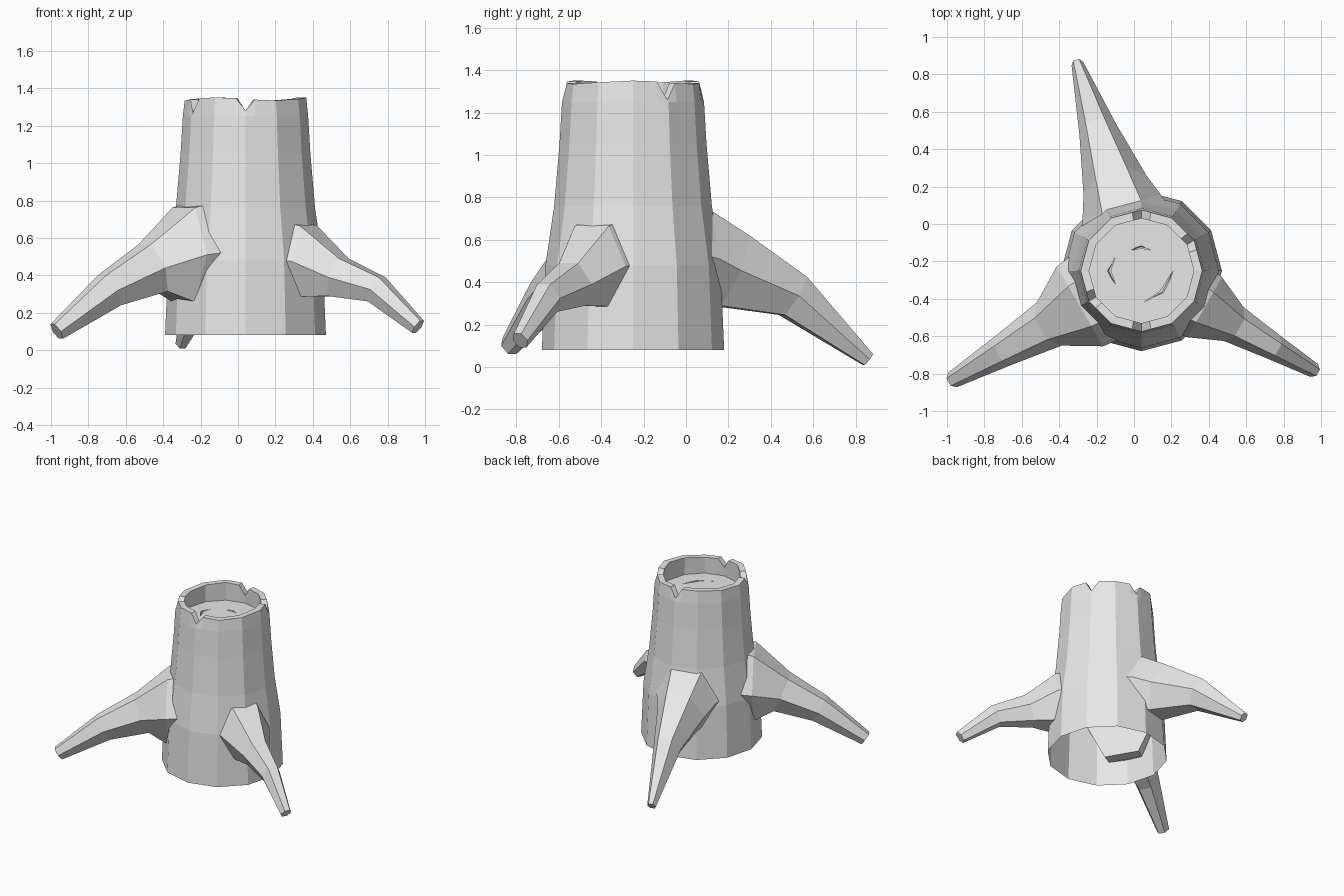
import bpy
import bmesh
from math import radians, sin, cos, pi
from mathutils import Vector

if "Cube" in bpy.data.objects:
    bpy.data.objects.remove(bpy.data.objects["Cube"])

AXIS = Vector((0.04, -0.25, 0))
FLOOR_Z = 1.21
NOTCHES = {30: 1.26, 90: 1.27, 210: 1.27, 270: 1.28}

# One plain grey for the whole stump
grey = bpy.data.materials.new("plain_grey")
grey.use_nodes = True
grey.diffuse_color = (0.8, 0.8, 0.8, 1)
grey.node_tree.nodes["Principled BSDF"].inputs["Base Color"].default_value = (0.8, 0.8, 0.8, 1)


def make_object(name, bm):
    mesh = bpy.data.meshes.new(name)
    bm.to_mesh(mesh)
    bm.free()
    mesh.materials.append(grey)
    obj = bpy.data.objects.new(name, mesh)
    bpy.context.collection.objects.link(obj)
    return obj


def bridge(bm, low, high):
    n = len(low)
    for i in range(n):
        j = (i + 1) % n
        bm.faces.new((low[i], low[j], high[j], high[i]))


# Trunk: twelve-sided shell, open below, with a notched hollow rim
angles = set(range(0, 360, 30))
for a in NOTCHES:
    angles |= {a - 9, a + 9}
angles = sorted(angles)


def on_dodecagon(angle, radius, z):
    r = radius * cos(radians(15)) / cos(radians(angle % 30 - 15))
    t = radians(angle)
    return AXIS + Vector((r * cos(t), r * sin(t), z))


def rim_z(angle):
    return NOTCHES.get(angle, 1.343 + 0.008 * cos(radians(3 * angle)))


def build_trunk():
    bm = bmesh.new()
    rings = []
    profile = [(0.43, 0.08), (0.413, 0.48), (0.372, 0.76), (0.347, 1.05), (0.335, 1.25)]
    for r, z in profile:
        rings.append([bm.verts.new(on_dodecagon(a, r, z)) for a in angles])
    for r in (0.325, 0.28):
        rings.append([bm.verts.new(on_dodecagon(a, r, rim_z(a))) for a in angles])
    rings.append([bm.verts.new(on_dodecagon(a, 0.285, FLOOR_Z)) for a in angles])
    for low, high in zip(rings, rings[1:]):
        bridge(bm, low, high)
    make_object("trunk", bm)


# Hollow floor with three shallow crescent cracks
def build_floor():
    bm = bmesh.new()
    low, high = ([bm.verts.new(on_dodecagon(a, 0.285, z)) for a in range(0, 360, 30)]
                 for z in (FLOOR_Z - 0.04, FLOOR_Z))
    bridge(bm, low, high)
    bm.faces.new(high)
    bm.faces.new(low[::-1])
    floor = make_object("hollow_floor", bm)

    # Each crack: first tip, outer apex, second tip, inner apex
    cracks = [
        ((-0.015, -0.14), (0.04, -0.11), (0.095, -0.14), (0.04, -0.13)),
        ((-0.1, -0.32), (-0.15, -0.25), (-0.1, -0.175), (-0.125, -0.25)),
        ((0.21, -0.25), (0.165, -0.37), (0.05, -0.42), (0.14, -0.36)),
    ]
    bm = bmesh.new()
    for crack in cracks:
        tip_a, outer, tip_b, inner = (Vector(p) for p in crack)
        deep = [tip_a, outer.lerp(inner, 0.6), tip_b, inner]
        top = [bm.verts.new((p.x, p.y, FLOOR_Z + 0.02)) for p in (tip_a, outer, tip_b, inner)]
        base = [bm.verts.new((p.x, p.y, FLOOR_Z - 0.02)) for p in deep]
        bridge(bm, base, top)
        bm.faces.new(top)
        bm.faces.new(base[::-1])
    bmesh.ops.recalc_face_normals(bm, faces=bm.faces)
    cutter = make_object("crack_cutter", bm)
    cutter.hide_render = True
    cut = floor.modifiers.new("cracks", "BOOLEAN")
    cut.operation = "DIFFERENCE"
    cut.solver = "EXACT"
    cut.object = cutter
    bpy.context.view_layer.objects.active = floor
    bpy.ops.object.modifier_apply(modifier=cut.name)
    bpy.data.objects.remove(cutter)


# Roots: six-sided tapering limbs, stations are (distance from axis, height, radius)
def build_root(name, heading, stations):
    out = Vector((cos(radians(heading)), sin(radians(heading)), 0))
    side = Vector((-out.y, out.x, 0))
    bm = bmesh.new()
    rings = []
    last = len(stations) - 1
    for k, (d, z, r) in enumerate(stations):
        before, after = stations[max(k - 1, 0)], stations[min(k + 1, last)]
        tangent = out * (after[0] - before[0]) + Vector((0, 0, after[1] - before[1]))
        up = tangent.normalized().cross(side)
        if k < 2:
            up = Vector((0, 0, 1))
        centre = AXIS + out * d + Vector((0, 0, z))
        rings.append([bm.verts.new(centre + side * (r * 0.95 * cos(i * pi / 3))
                                   + up * (r * 1.12 * sin(i * pi / 3))) for i in range(6)])
    for low, high in zip(rings, rings[1:]):
        bridge(bm, low, high)
    bm.faces.new(rings[0])
    bm.faces.new(rings[-1])
    bmesh.ops.recalc_face_normals(bm, faces=bm.faces)
    make_object(name, bm)


build_trunk()
build_floor()
build_root("front_right_root", 210,
           [(0.30, 0.52, 0.27), (0.38, 0.51, 0.26), (0.57, 0.44, 0.14), (0.84, 0.32, 0.095), (1.165, 0.1, 0.048)])
build_root("front_left_root", 330,
           [(0.31, 0.48, 0.21), (0.39, 0.475, 0.195), (0.57, 0.39, 0.11), (0.81, 0.325, 0.075), (1.065, 0.125, 0.042)])
build_root("back_root", 107.2,
           [(0.31, 0.52, 0.25), (0.36, 0.51, 0.23), (0.48, 0.455, 0.185), (0.79, 0.335, 0.108), (1.16, 0.035, 0.034)])
